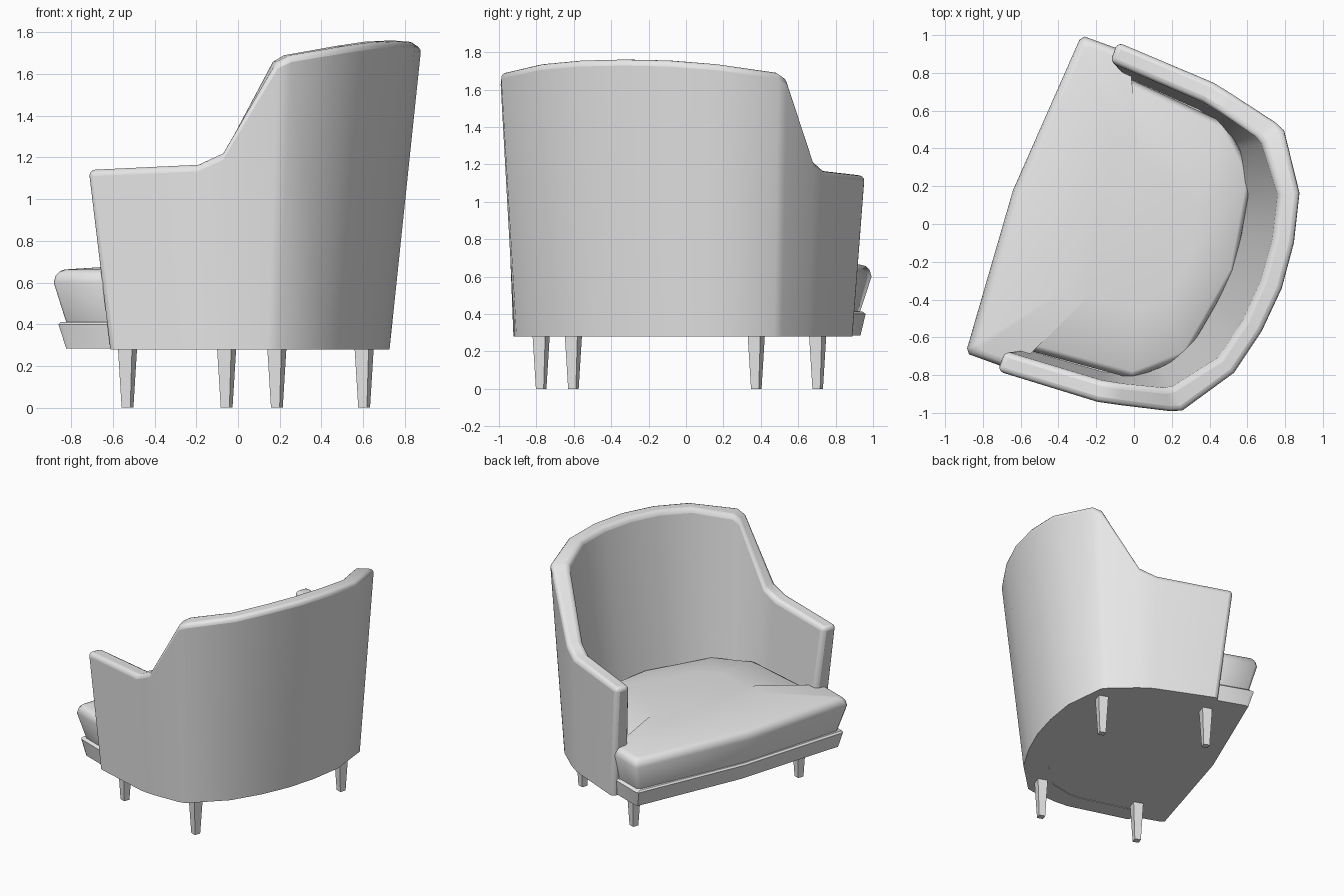
import bpy, bmesh, math
from mathutils import Matrix, Vector

cube = bpy.data.objects.get("Cube")
if cube:
    bpy.data.objects.remove(cube, do_unlink=True)

# One upholstery colour for everything
mat = bpy.data.materials.new("pale_grey")
mat.use_nodes = True
mat.diffuse_color = (0.8, 0.8, 0.8, 1)
mat.node_tree.nodes["Principled BSDF"].inputs["Base Color"].default_value = (0.8, 0.8, 0.8, 1)

# Local frame: +x is the chair's back, y is sideways; the chair stands turned
PLACE = Matrix.Rotation(math.radians(-20), 4, 'Z') @ Matrix.Translation((0, -0.052, 0))
FLOOR = 0.28


def loft(bm, rings, closed):
    """Bridge rings of points; closed rings wrap round. Caps both ends."""
    rows = [[bm.verts.new(p) for p in ring] for ring in rings]
    n = len(rows[0])
    for a, b in zip(rows, rows[1:]):
        for i in range(n if closed else n - 1):
            j = (i + 1) % n
            bm.faces.new((a[i], a[j], b[j], b[i]))
    bm.faces.new(rows[0])
    bm.faces.new(rows[-1])


def finish(bm, name, smooth=50, bevel=0):
    bmesh.ops.recalc_face_normals(bm, faces=bm.faces[:])
    if bevel:  # round only the rim and the arm fronts
        layer = bm.edges.layers.float.new("bevel_weight_edge")
        for e in bm.edges:
            high = max(v.co.z for v in e.verts) > 0.5
            if high and e.calc_face_angle(0) > math.radians(60):
                e[layer] = 1
    bm.transform(PLACE)
    mesh = bpy.data.meshes.new(name)
    bm.to_mesh(mesh)
    bm.free()
    mesh.materials.append(mat)
    obj = bpy.data.objects.new(name, mesh)
    bpy.context.collection.objects.link(obj)
    if bevel:
        mod = obj.modifiers.new("rounded_rim", 'BEVEL')
        mod.limit_method = 'WEIGHT'
        mod.width = bevel
        mod.segments = 3
    if smooth:
        bpy.ops.object.select_all(action='DESELECT')
        obj.select_set(True)
        bpy.context.view_layer.objects.active = obj
        bpy.ops.object.shade_smooth_by_angle(angle=math.radians(smooth))
    return obj


# Wrap-around arms and back: outer depth, outer width, inner depth, inner width, top height
stations = [
    (-.415, .928, -.415, .815, 1.14),
    (.14, .900, .12, .785, 1.165),
    (.26, .875, .23, .765, 1.22),
    (.52, .815, .45, .71, 1.66),
    (.58, .790, .49, .685, 1.69),
    (.77, .508, .665, .46, 1.735),
    (.833, .25, .72, .23, 1.755),
    (.855, 0, .737, 0, 1.76),
]


def tapered(u, w, top, z, slope, shift, side):
    drop = top - z
    return Vector((u + (slope * u + shift) * drop, w - side * min(1, w / .5) * drop, z))


def wall_section(ou, ow, iu, iw, top):
    return [
        tapered(ou, ow, top, FLOOR, -.178, .04, .04),
        Vector((ou, ow, top)),
        Vector((iu, iw, top)),
        tapered(iu, iw, top, FLOOR, -.23, .02, .06),
    ]


half = [wall_section(*s) for s in stations]
mirrored = [[Vector((p.x, -p.y, p.z)) for p in sec] for sec in half[-2::-1]]
bm = bmesh.new()
loft(bm, half + mirrored, True)
finish(bm, "arms_and_back", bevel=0.03)


def outline(points, z, su=1.0, sw=1.0, pivot=0.1):
    """Mirror a half outline and scale it about the seat's middle."""
    full = points + [(u, -w) for u, w in points[-2:0:-1]]
    return [Vector((pivot + (u - pivot) * su, w * sw, z)) for u, w in full]


# Seat base between the arms, with a bowed front
base_half = [(-.635, 0), (-.585, .86), (-.56, .87), (-.31, .87), (-.30, .83),
             (.40, .72), (.58, .46), (.65, 0)]
bm = bmesh.new()
loft(bm, [outline(base_half, .284, .95, .98),
          outline(base_half, .40),
          outline(base_half, .412, .985, .985)], True)
finish(bm, "seat_base", 40)

# T-shaped cushion wrapping round the arm fronts, slightly crowned
cushion_half = [(-.663, 0), (-.605, .87), (-.585, .895), (-.34, .895), (-.33, .77),
                (.27, .72), (.5, .52), (.59, 0)]
levels = [(.412, .935, .945), (.60, 1, 1), (.635, .99, .99),
          (.655, .965, .975), (.663, .94, .95), (.69, .5, .5)]
bm = bmesh.new()
loft(bm, [outline(cushion_half, z, su, sw) for z, su, sw in levels], True)
finish(bm, "seat_cushion", 50)

# Four square tapered legs
for name, u, w in (("front", -.292, .695), ("back", .44, .612)):
    for label, side in (("left", -1), ("right", 1)):
        bm = bmesh.new()
        rings = []
        for r, z in ((.022, 0), (.036, FLOOR + .01)):
            rings.append([Vector((u + a * r, side * w + b * r, z))
                          for a, b in ((-1, -1), (1, -1), (1, 1), (-1, 1))])
        loft(bm, rings, True)
        finish(bm, f"{name}_{label}_leg", 0)
